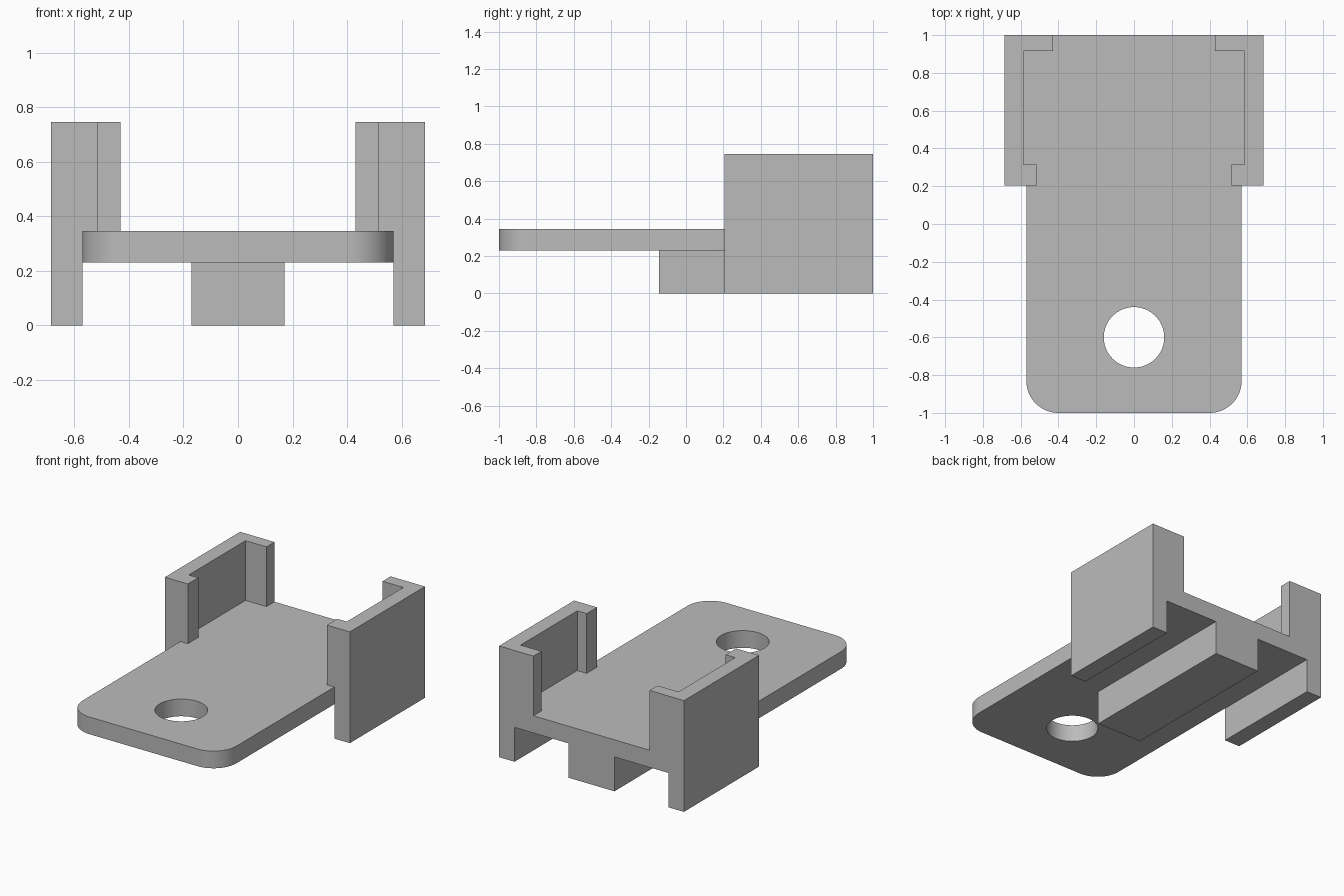
import bpy
import bmesh
from math import radians, sin, cos

default_cube = bpy.data.objects.get("Cube")
if default_cube:
    bpy.data.objects.remove(default_cube, do_unlink=True)

grey = bpy.data.materials.new("plain grey")
grey.use_nodes = True
colour = (0.5, 0.5, 0.5, 1)
grey.diffuse_color = colour
grey.node_tree.nodes["Principled BSDF"].inputs["Base Color"].default_value = colour

UNDER, DECK, TOP = 0.23, 0.345, 0.745   # plate underside, plate top, clip top
HALF, OUTER = 0.57, 0.685               # half widths of plate and clips
FRONT, BACK = 0.205, 1.0                # clip extent along y


def prism(name, outline, low, high):
    """Extrude an xy outline between two heights."""
    bm = bmesh.new()
    base = bm.faces.new([bm.verts.new((x, y, low)) for x, y in outline])
    grown = bmesh.ops.extrude_face_region(bm, geom=[base])["geom"]
    verts = [v for v in grown if isinstance(v, bmesh.types.BMVert)]
    bmesh.ops.translate(bm, verts=verts, vec=(0, 0, high - low))
    bmesh.ops.recalc_face_normals(bm, faces=bm.faces)
    mesh = bpy.data.meshes.new(name)
    bm.to_mesh(mesh)
    bm.free()
    mesh.materials.append(grey)
    obj = bpy.data.objects.new(name, mesh)
    bpy.context.collection.objects.link(obj)
    return obj


def arc(cx, cy, radius, start, end, steps):
    angles = [radians(start + (end - start) * i / steps) for i in range(steps + 1)]
    return [(cx + radius * cos(a), cy + radius * sin(a)) for a in angles]


def box(name, x0, x1, y0, y1, low, high):
    return prism(name, [(x0, y0), (x1, y0), (x1, y1), (x0, y1)], low, high)


def combine(target, tool, operation):
    mod = target.modifiers.new(operation.title(), "BOOLEAN")
    mod.operation, mod.solver, mod.object = operation, "EXACT", tool
    bpy.context.view_layer.objects.active = target
    bpy.ops.object.modifier_apply(modifier=mod.name)
    bpy.data.objects.remove(tool, do_unlink=True)


# Flat plate with two rounded front corners
R = 0.17
outline = [(HALF, BACK), (-HALF, BACK)]
outline += arc(R - HALF, R - 1, R, 180, 270, 16)
outline += arc(HALF - R, R - 1, R, 270, 360, 16)
bracket = prism("mounting_bracket", outline, UNDER, DECK)

# Screw hole
combine(bracket, prism("hole_cutter", arc(0, -0.6, 0.16, 0, 360, 64)[:-1], 0, 1), "DIFFERENCE")

# Centre rail below the plate
combine(bracket, box("rail", -0.17, 0.17, -0.145, BACK, 0, UNDER), "UNION")

# Side clips: a lower wall beside the plate and a C-shaped wall above it
for side in (-1, 1):
    combine(bracket, box("lower_wall", side * HALF, side * OUTER, FRONT, BACK, 0, DECK), "UNION")
    clip = [(OUTER, FRONT), (OUTER, BACK), (0.43, BACK), (0.43, 0.915),
            (0.585, 0.915), (0.585, 0.315), (0.515, 0.315), (0.515, FRONT)]
    combine(bracket, prism("clip", [(side * x, y) for x, y in clip], DECK, TOP), "UNION")

# Smooth the round surfaces, keep the edges crisp
bpy.ops.object.select_all(action="DESELECT")
bracket.select_set(True)
bpy.context.view_layer.objects.active = bracket
bpy.ops.object.shade_smooth_by_angle(angle=radians(30))
